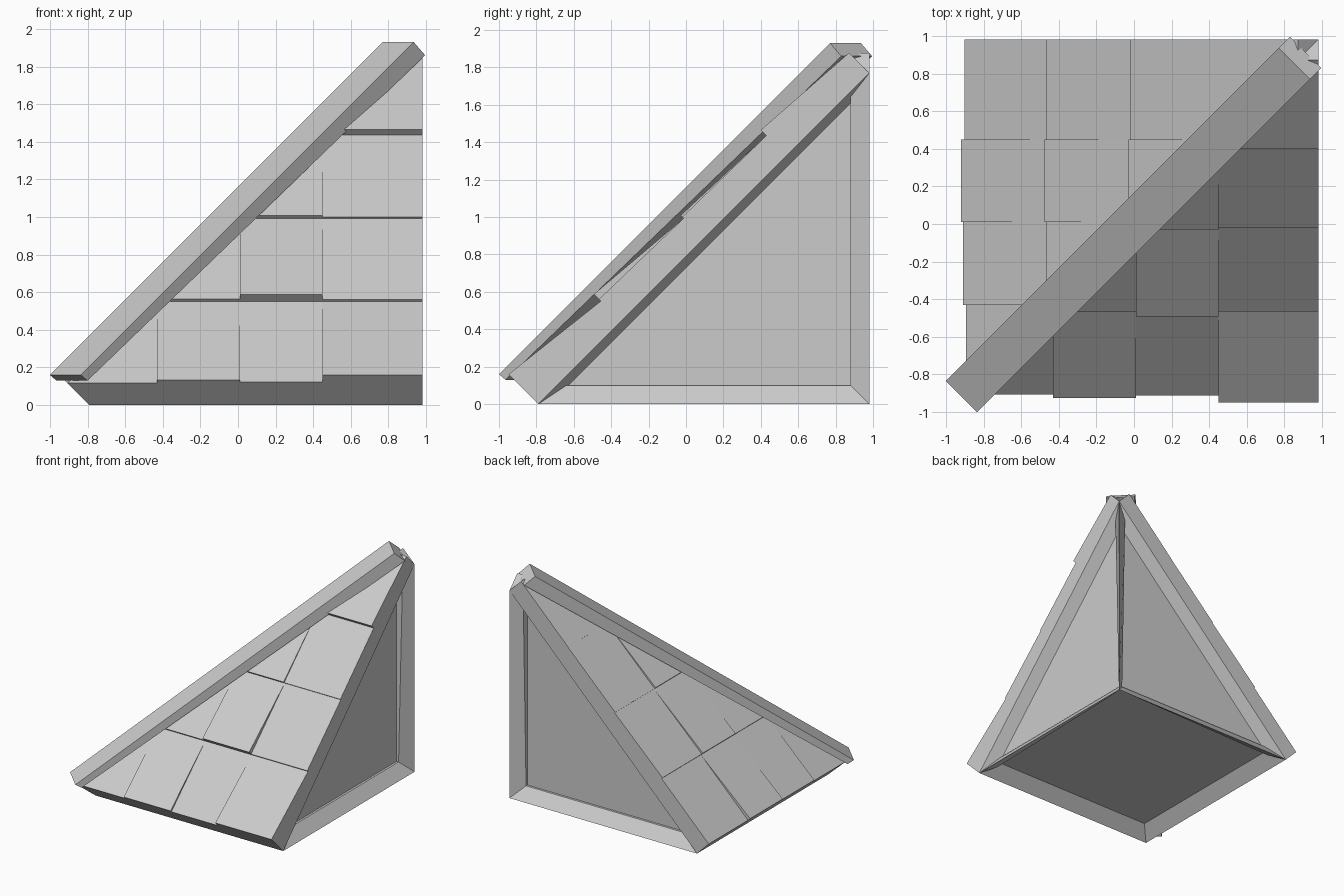
import bpy, bmesh
from mathutils import Vector

if "Cube" in bpy.data.objects:
    bpy.data.objects.remove(bpy.data.objects["Cube"])

LO, HI = -0.79, 0.98          # footprint of the roof corner
R2 = 2 ** 0.5
ROW = (HI - LO) * R2 / 4      # tile row length along the slope


def finish(bm, name):
    bmesh.ops.recalc_face_normals(bm, faces=bm.faces[:])
    me = bpy.data.meshes.new(name)
    bm.to_mesh(me)
    bm.free()
    ob = bpy.data.objects.new(name, me)
    bpy.context.collection.objects.link(ob)
    return ob


def hull_box(bm, a, b):
    """Solid joining two matching loops of points."""
    va = [bm.verts.new(p) for p in a]
    vb = [bm.verts.new(p) for p in b]
    bm.faces.new(va)
    bm.faces.new(vb[::-1])
    n = len(va)
    for i in range(n):
        j = (i + 1) % n
        bm.faces.new((va[i], vb[i], vb[j], va[j]))


# Solid corner wedge with recessed panels on the base and two upright faces
bm = bmesh.new()
a, b, c, d, top = [bm.verts.new(p) for p in (
    (LO, LO, 0), (HI, LO, 0), (HI, HI, 0), (LO, HI, 0), (HI, HI, HI - LO))]
panels = [bm.faces.new(f) for f in ((a, d, c, b), (b, c, top), (c, d, top))]
bm.faces.new((a, b, top))
bm.faces.new((d, a, top))
bmesh.ops.recalc_face_normals(bm, faces=bm.faces[:])
bmesh.ops.inset_individual(bm, faces=panels, thickness=0.115, depth=-0.1)
finish(bm, "roof_frame")


def slope_point(s, h):
    """Distance along the slope and height above it -> (y, z)."""
    return LO + (s - h) / R2, (s + h) / R2


def tile(name, x0, x1, row, h_low, swap):
    h_top = 0.153
    prof = [slope_point(s, h) for s, h in (
        (row * ROW, 0), ((row + 1) * ROW, 0),
        ((row + 1) * ROW, h_top), (row * ROW, h_low))]
    bm = bmesh.new()
    hull_box(bm, [(x0, y, z) for y, z in prof], [(x1, y, z) for y, z in prof])
    # trim along the hip line
    geom = bm.verts[:] + bm.edges[:] + bm.faces[:]
    bmesh.ops.bisect_plane(bm, geom=geom, dist=1e-5, plane_co=(0, 0, 0),
                           plane_no=(-1, 1, 0), clear_outer=True)
    bmesh.ops.holes_fill(bm, edges=[e for e in bm.edges if e.is_boundary], sides=0)
    if swap:
        for v in bm.verts:
            v.co = Vector((v.co.y, v.co.x, v.co.z))
    finish(bm, name)


# Uneven tiles on both slopes: lower-edge heights per row, widest column first
COLS = (HI, 0.45, 0.01, -0.43)
FRONT = ((0.225, 0.172, 0.19, 0.165), (0.167, 0.205, 0.172), (0.163, 0.175), (0.195,))
LEFT = ((0.157, 0.184, 0.17, 0.145), (0.165, 0.18, 0.17), (0.16, 0.175), (0.155,))
for side, rows, swap in (("front", FRONT, False), ("left", LEFT, True)):
    for r, heights in enumerate(rows):
        for i, h in enumerate(heights):
            x0 = COLS[i + 1] if i + 1 < len(heights) else -1.0
            tile(f"{side}_tile_{r}_{i}", x0, COLS[i], r, h, swap)

# Hip ridge cap running diagonally up to the peak
bm = bmesh.new()
low = [(-1, -0.835, 0.16), (-0.835, -1, 0.16), (-0.80, -0.965, 0.13), (-0.965, -0.80, 0.13)]
high = [(0.77, 0.935, 1.93), (0.935, 0.77, 1.93), (0.995, 0.83, 1.86), (0.83, 0.995, 1.86)]
hull_box(bm, low, high)
finish(bm, "hip_cap")
